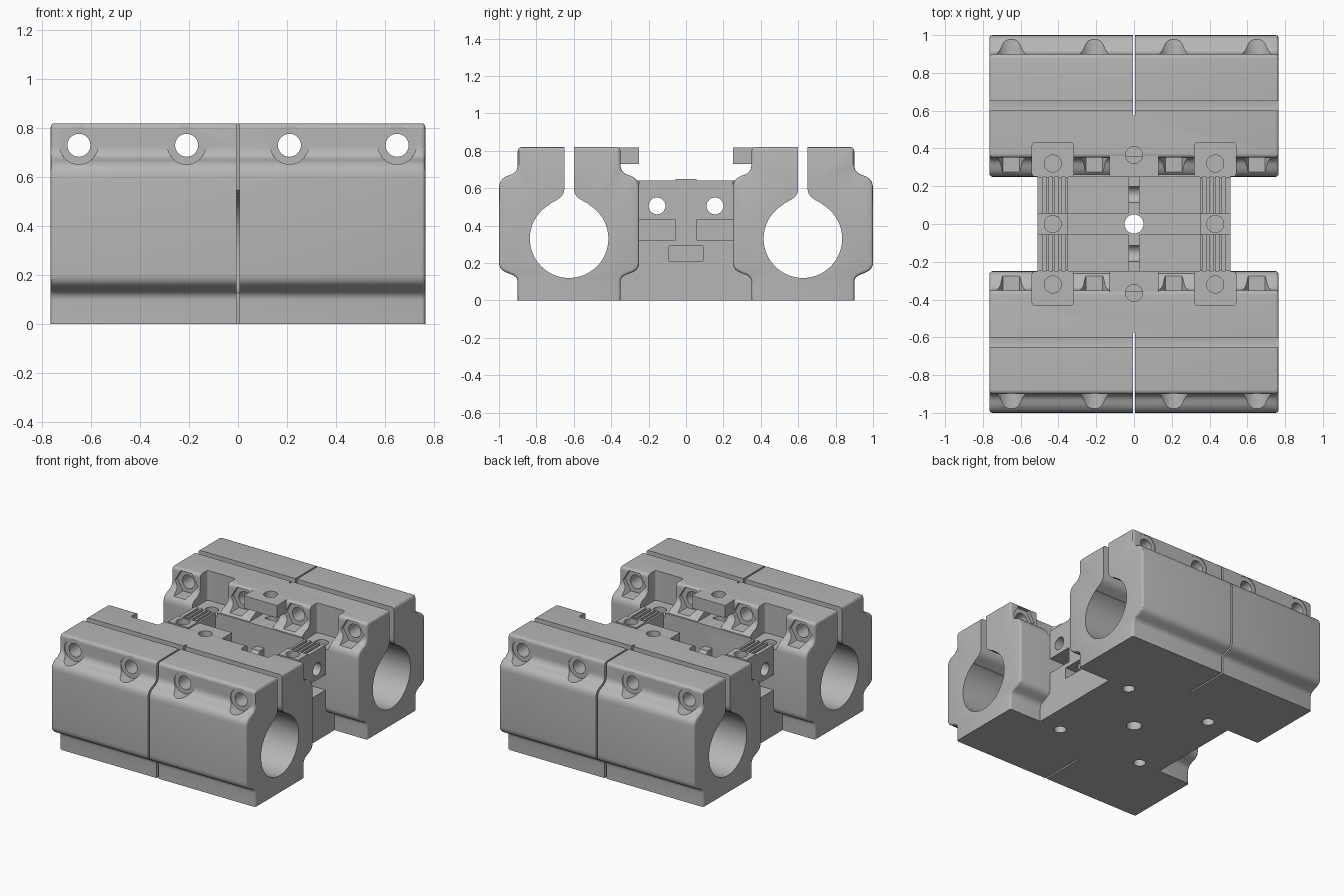
import bpy, bmesh, math
from mathutils import Vector

if "Cube" in bpy.data.objects:
    bpy.data.objects.remove(bpy.data.objects["Cube"], do_unlink=True)

grey = bpy.data.materials.new("plain_grey")
grey.use_nodes = True
grey.diffuse_color = (0.47, 0.47, 0.47, 1)
grey.node_tree.nodes["Principled BSDF"].inputs["Base Color"].default_value = grey.diffuse_color


def rounded(corners, steps=5):
    """Turn (a, b, radius) corners into a filleted outline."""
    out = []
    for i, (a, b, r) in enumerate(corners):
        p = Vector((a, b))
        if r == 0:
            out.append(p)
            continue
        before = Vector(corners[i - 1][:2]) - p
        after = Vector(corners[(i + 1) % len(corners)][:2]) - p
        start, end = p + before.normalized() * r, p + after.normalized() * r
        for k in range(steps + 1):
            t = k / steps
            out.append(start * (1 - t) ** 2 + p * 2 * t * (1 - t) + end * t * t)
    return out


def ngon(a, b, r, sides=32):
    return [(a + r * math.cos(math.tau * k / sides), b + r * math.sin(math.tau * k / sides))
            for k in range(sides)]


def rect(a0, a1, b0, b1, r=0):
    return rounded([(a0, b0, r), (a1, b0, r), (a1, b1, r), (a0, b1, r)])


def prism(name, outline, axis, lo, hi, soften=0):
    """Extrude an outline along an axis, optionally softening the end rims."""
    place = {"X": lambda a, b, c: (c, a, b), "Y": lambda a, b, c: (a, c, b),
             "Z": lambda a, b, c: (a, b, c)}[axis]
    bm = bmesh.new()
    ends = [[bm.verts.new(place(a, b, c)) for a, b in outline] for c in (lo, hi)]
    caps = [bm.faces.new(ring) for ring in ends]
    n = len(outline)
    for i in range(n):
        j = (i + 1) % n
        bm.faces.new((ends[0][i], ends[0][j], ends[1][j], ends[1][i]))
    bmesh.ops.recalc_face_normals(bm, faces=bm.faces)
    if soften:
        rims = [e for f in caps for e in f.edges if max(v.co.z for v in e.verts) > 0.001]
        bmesh.ops.bevel(bm, geom=rims, offset=soften, segments=3, profile=0.5, affect="EDGES")
    mesh = bpy.data.meshes.new(name)
    bm.to_mesh(mesh)
    bm.free()
    mesh.materials.append(grey)
    obj = bpy.data.objects.new(name, mesh)
    bpy.context.collection.objects.link(obj)
    return obj


def carve(obj, cutters):
    """Subtract every cutter, then shade the result."""
    bpy.ops.object.select_all(action="DESELECT")
    bpy.context.view_layer.objects.active = obj
    obj.select_set(True)
    for cutter in cutters:
        mod = obj.modifiers.new("cut", "BOOLEAN")
        mod.operation, mod.solver, mod.object = "DIFFERENCE", "EXACT", cutter
        bpy.ops.object.modifier_apply(modifier=mod.name)
    bpy.ops.object.shade_smooth_by_angle(angle=math.radians(30))


WALL = 0.43     # x of the bridge side walls
BOLTS = (-0.65, -0.21, 0.21, 0.65)

# Bottom holes, shared by the clamps and bridge
shared = [prism("foot_hole", ngon(x, y, 0.04), "Z", -0.1, 0.12)
          for x in (-0.34, 0.34) for y in (-0.35, 0.35)]
# Recessed screw seats next to the side walls
for x in (-WALL, WALL):
    for s in (-1, 1):
        y0, y1 = sorted((0.2 * s, 0.43 * s))
        if s > 0:
            y0 = 0.25
        else:
            y1 = -0.25
        shared.append(prism("seat_pocket", rect(x - 0.11, x + 0.11, y0, y1, 0.02), "Z", 0.61, 0.9))
        shared.append(prism("seat_hole", ngon(x, 0.32 * s, 0.045), "Z", 0.4, 0.8))
helpers = list(shared)

# Two shaft clamps, front and back
profile = rounded([
    (0.35, 0, 0), (0.90, 0, 0), (0.90, 0.125, 0.03), (1.0, 0.165, 0.04),
    (1.0, 0.65, 0.05), (0.90, 0.685, 0.04), (0.90, 0.82, 0.025),
    (0.35, 0.82, 0.025), (0.35, 0.685, 0.04), (0.25, 0.65, 0.05),
    (0.25, 0.165, 0.04), (0.35, 0.125, 0.03)])
gap = rounded([(0.52, 0.5, 0), (0.73, 0.5, 0), (0.73, 0.515, 0), (0.65, 0.56, 0.04),
               (0.65, 0.9, 0), (0.60, 0.9, 0), (0.60, 0.56, 0.04), (0.52, 0.515, 0)])

for side, s in (("front", -1), ("back", 1)):
    def flip(pts):
        return [(a * s, b) for a, b in pts]

    def span(a, b):
        return sorted((a * s, b * s))

    clamp = prism(side + "_shaft_clamp", flip(profile), "X", -0.765, 0.765, 0.015)
    cuts = [prism("bore", flip(ngon(0.625, 0.33, 0.21, 64)), "X", -1, 1),
            prism("clamp_gap", flip(gap), "X", -1, 1),
            prism("slit", rect(-0.006, 0.006, *span(0.575, 1.1)), "Z", -0.1, 1),
            prism("nut_window", rect(-0.09, 0.09, 0.64, 0.72), "Y", *span(0.2, 0.42))]
    for x in BOLTS:
        cuts.append(prism("bolt_hole", ngon(x, 0.73, 0.047), "Y", *span(0.1, 1.2)))
        cuts.append(prism("bolt_head_recess", ngon(x, 0.73, 0.078), "Y", *span(0.895, 1.2)))
        cuts.append(prism("bolt_nut_recess", ngon(x, 0.73, 0.088, 6), "Y", *span(0.1, 0.375)))
    top_hole = prism("top_hole", ngon(0, 0.365 * s, 0.045), "Z", 0.55, 1)
    cuts.append(top_hole)
    carve(clamp, cuts + shared)

    # Central lug overhanging the bridge
    lug = prism(side + "_centre_lug", rect(-0.13, 0.13, *span(0.25, 0.40)), "Z", 0.73, 0.818)
    carve(lug, [top_hole])
    helpers += cuts

# Bridge joining the clamps
bridge = prism("bridge", rect(-0.51, 0.51, -0.36, 0.36), "Z", 0, 0.64)
cuts = [prism("centre_hole", ngon(0, 0, 0.05), "Z", -0.1, 1),
        prism("upper_well", rect(-0.35, 0.35, -0.25, 0.25), "Z", 0.49, 1)]
for s in (-1, 1):
    y0, y1 = sorted((0.055 * s, 0.25 * s))
    cuts.append(prism("cable_hole", ngon(0.155 * s, 0.505, 0.045), "X", -1, 1))
    for x in (-1, 1):
        x0, x1 = sorted((0.03 * x, 0.35 * x))
        cuts.append(prism("well", rect(x0, x1, y0, y1), "Z", 0.32, 0.6))
        x0, x1 = sorted((0.33 * x, 0.6 * x))
        cuts.append(prism("belt_slot", rect(y0, y1, 0.322, 0.43), "X", x0, x1))
        for k in range(4):
            groove = x * (0.375 + 0.033 * k)
            cuts.append(prism("belt_groove", rect(groove - 0.009, groove + 0.009, y0, y1),
                              "Z", 0.595, 0.7))
for x in (-1, 1):
    x0, x1 = sorted((0.36 * x, 0.6 * x))
    cuts.append(prism("side_nut_slot", rect(-0.09, 0.09, 0.21, 0.29), "X", x0, x1))
post_holes = [prism("post_hole", ngon(x, 0, 0.045), "Z", 0.25, 0.8) for x in (-WALL, WALL)]
carve(bridge, cuts + post_holes + shared)
helpers += cuts + post_holes

# Raised pads on the bridge walls
for label, x, hole in (("right", -WALL, post_holes[0]), ("left", WALL, post_holes[1])):
    pad = prism(label + "_wall_pad", rect(x - 0.08, x + 0.08, -0.055, 0.055), "Z", 0.6, 0.65)
    carve(pad, [hole])

for helper in set(helpers):
    bpy.data.objects.remove(helper, do_unlink=True)
